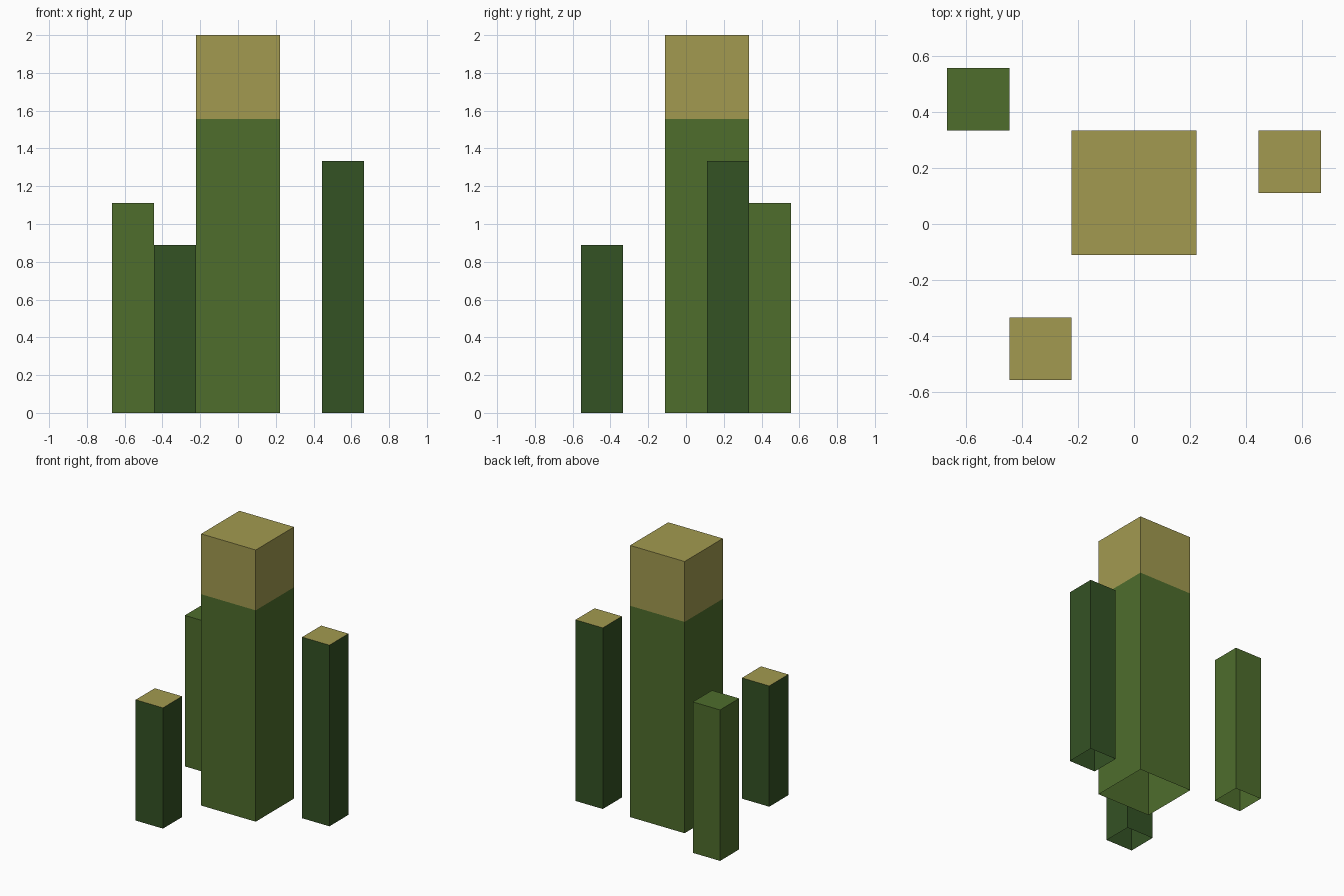
import bpy
import bmesh
from mathutils import Vector

cube = bpy.data.objects.get("Cube")
if cube:
    bpy.data.objects.remove(cube, do_unlink=True)

U = 2 / 9  # block unit: every part sits on this grid


def srgb(r, g, b):
    """Convert 8-bit sRGB to linear RGBA."""
    lin = [((c / 255 + 0.055) / 1.055) ** 2.4 for c in (r, g, b)]
    return (*lin, 1.0)


def material(name, color):
    mat = bpy.data.materials.new(name)
    mat.use_nodes = True
    mat.diffuse_color = color
    mat.node_tree.nodes["Principled BSDF"].inputs["Base Color"].default_value = color
    return mat


green = material("leaf green", srgb(78, 109, 44))
dark = material("dark green", srgb(52, 82, 36))
straw = material("straw yellow", srgb(162, 154, 80))


def column(name, x, y, width, height, body, tip=None, tip_from=None):
    """Square column with an open bottom; faces at or above tip_from get the tip colour."""
    bm = bmesh.new()
    bmesh.ops.create_cube(bm, size=1)
    bmesh.ops.translate(bm, vec=Vector((0, 0, 0.5)), verts=bm.verts)
    bmesh.ops.scale(bm, vec=Vector((width, width, height)) * U, verts=bm.verts)
    bottom = [f for f in bm.faces if f.normal.z < -0.5]
    bmesh.ops.delete(bm, geom=bottom, context="FACES_ONLY")

    # Cut the sides where the tip colour starts
    if tip and tip_from < height:
        bmesh.ops.bisect_plane(bm, geom=bm.verts[:] + bm.edges[:] + bm.faces[:],
                               plane_co=(0, 0, tip_from * U), plane_no=(0, 0, 1))
    if tip:
        for f in bm.faces:
            if f.calc_center_median().z > tip_from * U - 0.001:
                f.material_index = 1

    mesh = bpy.data.meshes.new(name)
    bm.to_mesh(mesh)
    bm.free()
    mesh.materials.append(body)
    if tip:
        mesh.materials.append(tip)
    obj = bpy.data.objects.new(name, mesh)
    obj.location = (x * U, y * U, 0)
    bpy.context.collection.objects.link(obj)
    return obj


# Tall central stalk with a straw-coloured head
column("main_stalk", 0, 0.5, 2, 9, green, straw, 7)

# Thin stalks around it; two have only a straw-coloured top face
column("back_stalk", -2.5, 2, 1, 5, green)
column("front_stalk", -1.5, -2, 1, 4, dark, straw, 4)
column("side_stalk", 2.5, 1, 1, 6, dark, straw, 6)
